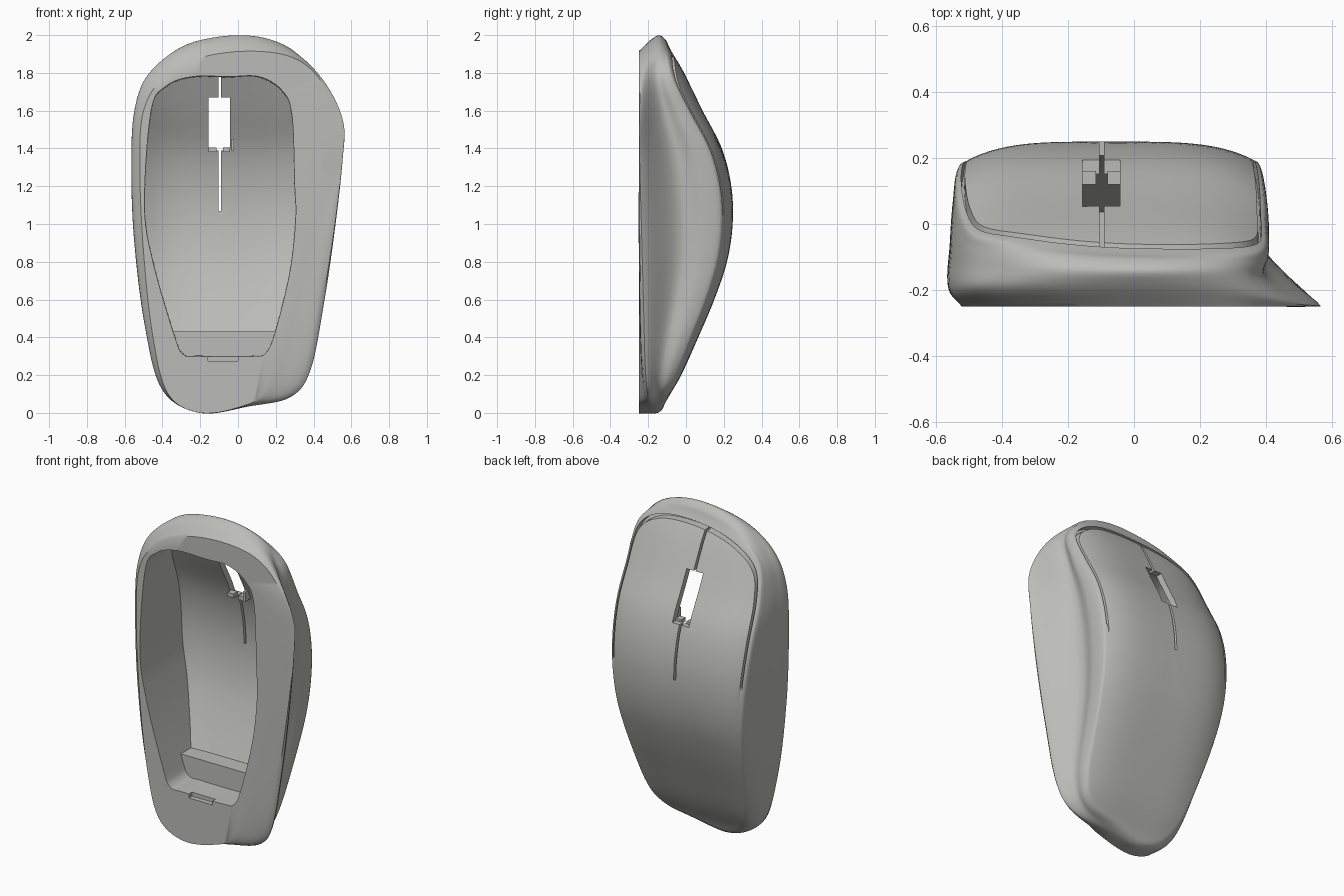
import bpy, bmesh
from mathutils import Vector

if "Cube" in bpy.data.objects:
    bpy.data.objects.remove(bpy.data.objects["Cube"])

grey = bpy.data.materials.new("warm light grey")
grey.use_nodes = True
grey.diffuse_color = (0.5, 0.5, 0.48, 1)
grey.node_tree.nodes["Principled BSDF"].inputs["Base Color"].default_value = (0.5, 0.5, 0.48, 1)

STEPS = 7            # samples between neighbouring outline stations
CENTRE = Vector((-0.07, 0, 1.0))

# Outlines (x, z), all starting at the bottom tip and running the same way round
base = [(-.2, 0), (-.37, .1), (-.45, .4), (-.5, .85), (-.52, 1.3), (-.5, 1.6),
        (-.39, 1.78), (-.2, 1.88), (.05, 1.915), (.28, 1.885), (.43, 1.77), (.54, 1.55),
        (.535, 1.33), (.44, 1.1), (.33, .78), (.25, .44), (.14, .12), (.02, .035)]
flare = [(-.2, 0), (-.4, .12), (-.49, .45), (-.545, .9), (-.56, 1.3), (-.545, 1.6),
         (-.465, 1.8), (-.27, 1.935), (.03, 1.98), (.27, 1.925), (.445, 1.77), (.555, 1.55),
         (.553, 1.33), (.51, .95), (.455, .58), (.385, .23), (.28, .085), (.06, .035)]
flare_depth = [-.17, -.18, -.2, -.2, -.2, -.2, -.19, -.185, -.18, -.19, -.235, -.247,
               -.245, -.235, -.225, -.215, -.2, -.18]
rim = [(-.2, .03), (-.35, .14), (-.435, .45), (-.505, .9), (-.535, 1.3), (-.52, 1.6),
       (-.457, 1.79), (-.27, 1.895), (.02, 1.935), (.25, 1.91), (.385, 1.8), (.395, 1.58),
       (.385, 1.3), (.365, .93), (.34, .58), (.305, .25), (.225, .11), (.04, .06)]
opening = [(-.2, .3), (-.29, .31), (-.34, .42), (-.45, .8), (-.495, 1.1), (-.46, 1.6),
           (-.38, 1.73), (-.24, 1.78), (-.05, 1.78), (.11, 1.78), (.23, 1.71), (.285, 1.58),
           (.3, 1.2), (.305, 1.03), (.275, .75), (.2, .44), (.15, .32), (.08, .3)]
# Ridge height along the length, one value every 0.2
ridge = [-.13, -.025, .065, .15, .217, .247, .24, .19, .088, -.01, -.115]


def spline(a, b, c, d, t):
    return b + (c - a) * (t / 2) + (a * 2 - b * 5 + c * 4 - d) * (t * t / 2) \
        + (b * 3 - a - c * 3 + d) * (t ** 3 / 2)


def rail(a, b, c, d, t):
    """Centripetal spline, which does not overshoot where points are close."""
    pts = (a, b, c, d)
    k = [0]
    for p, q in zip(pts, pts[1:]):
        k.append(k[-1] + max((q - p).length, 1e-4) ** 0.5)
    u = k[1] + (k[2] - k[1]) * t

    def mix(p, q, i, j):
        return p.lerp(q, (u - k[i]) / (k[j] - k[i]))
    ab, bc, cd = mix(a, b, 0, 1), mix(b, c, 1, 2), mix(c, d, 2, 3)
    return mix(mix(ab, bc, 0, 2), mix(bc, cd, 1, 3), 1, 2)


def smooth_loop(points):
    n = len(points)
    return [spline(*(points[(i + k) % n] for k in (-1, 0, 1, 2)), s / STEPS)
            for i in range(n) for s in range(STEPS)]


def crown(x, z):
    """Height of the palm surface."""
    u = min(max(z / 0.2, 0), 9.9999)
    i = int(u)
    pts = [ridge[min(max(i + k, 0), 10)] for k in (-1, 0, 1, 2)]
    return spline(*pts, u - i) - 0.065 * abs((x + 0.07) / 0.45) ** 4


def ramp(v):
    v = min(max(v, 0), 1)
    return v * v * (3 - 2 * v)


def flat(points, y):
    return smooth_loop([Vector((x, y, z)) for x, z in points])


def shrink(ring, t, sink=0, groove=0):
    """Scale a ring towards the centre and lay it on the palm surface."""
    out = []
    for p in ring:
        q = CENTRE.lerp(p, t)
        q.y = crown(q.x, q.z) - sink - groove * ramp((q.z - 1.05) / 0.15)
        out.append(q)
    return out


def finish(name, bm):
    bmesh.ops.recalc_face_normals(bm, faces=bm.faces)
    mesh = bpy.data.meshes.new(name)
    bm.to_mesh(mesh)
    bm.free()
    ob = bpy.data.objects.new(name, mesh)
    bpy.context.collection.objects.link(ob)
    mesh.materials.append(grey)
    return ob


def box(name, x0, x1, y0, y1, z0, z1):
    bm = bmesh.new()
    bmesh.ops.create_cube(bm, size=1)
    for v in bm.verts:
        v.co = ((x0 + x1) / 2 + v.co.x * (x1 - x0), (y0 + y1) / 2 + v.co.y * (y1 - y0),
                (z0 + z1) / 2 + v.co.z * (z1 - z0))
    return finish(name, bm)


# Key rings of the side wall
base_ring = flat(base, -0.25)
flare_ring = smooth_loop([Vector((x, y, z)) for (x, z), y in zip(flare, flare_depth)])
rim_ring = shrink(flat(rim, 0), 1)


def between(inset, waist, nose, height, lift):
    """Ring between flare and rim: waist pulls in the thumb side, nose swells the top."""
    out = []
    for a, b in zip(flare_ring, rim_ring):
        s = ramp(a.x / 0.35) * (0.6 + 0.4 * ramp(a.z / 0.8))
        top = ramp((a.z - 1.8) / 0.15)
        q = a.lerp(b, inset + waist * s * (1 - top) - nose * top)
        q.y = a.y + (b.y - a.y) * (height + lift * s)
        out.append(q)
    return out


keys = [[b * 2 - f for b, f in zip(base_ring, flare_ring)], base_ring, flare_ring,
        between(.13, .93, .55, .42, .07), between(.5, .42, .4, .78, 0),
        rim_ring, shrink(rim_ring, 0.92)]

# Cavity: from the ceiling centre out to the opening in the base
hole = flat(opening, -0.25)
rings = [shrink(hole, t / 10 * 0.995, 0.042) for t in range(1, 11)]
rings += [[c.lerp(h, t) for c, h in zip(rings[-1], hole)] for t in (.08, .5, 1)]
# Side wall
rings.append(base_ring)
for k in range(4):
    for s in range(1, 7):
        rings.append([rail(*ps, s / 6) for ps in zip(*keys[k:k + 4])])
# Palm surface with the fading panel groove just inside the rim
rings += [shrink(rim_ring, t, 0, g) for t, g in
          ((.985, 0), (.972, 0), (.969, .04), (.952, .04), (.949, 0), (.92, 0))]
rings += [shrink(rim_ring, t / 16) for t in range(14, 0, -1)]

bm = bmesh.new()
loops = [[bm.verts.new(p) for p in ring] for ring in rings]
n = len(base_ring)
for a, b in zip(loops, loops[1:]):
    for i in range(n):
        j = (i + 1) % n
        bm.faces.new((a[i], a[j], b[j], b[i]))
for loop, sink in ((loops[0], 0.042), (loops[-1], 0)):
    tip = bm.verts.new((CENTRE.x, crown(CENTRE.x, CENTRE.z) - sink, CENTRE.z))
    for i in range(n):
        bm.faces.new((loop[i], loop[(i + 1) % n], tip))
shell = finish("shell", bm)

# Wheel slot, button split and latch notch
cuts = [(-.155, -.042, -.1, .4, 1.39, 1.67), (-.104, -.09, -.095, .4, 1.6, 1.895),
        (-.104, -.09, .02, .4, 1.07, 1.45), (-.16, 0, -.3, -.22, .275, .33)]
for c in cuts:
    cutter = box("cutter", *c)
    cutter.hide_render = True
    mod = shell.modifiers.new("cut", "BOOLEAN")
    mod.operation, mod.solver, mod.object = "DIFFERENCE", "EXACT", cutter
    bpy.context.view_layer.objects.active = shell
    bpy.ops.object.modifier_apply(modifier=mod.name)
    bpy.data.objects.remove(cutter)

bpy.ops.object.select_all(action="DESELECT")
shell.select_set(True)
bpy.context.view_layer.objects.active = shell
bpy.ops.object.shade_smooth_by_angle(angle=0.7)

# Shelf at the lower end of the cavity
bm = bmesh.new()
ends = [[bm.verts.new((x, y, z)) for y, z in ((-.07, .29), (-.07, .43), (.05, .43), (-.01, .29))]
        for x in (-.345, .2)]
for i in range(4):
    j = (i + 1) % 4
    bm.faces.new((ends[0][i], ends[0][j], ends[1][j], ends[1][i]))
for e in ends:
    bm.faces.new(e)
finish("inner_shelf", bm)

# Small wheel supports below and beside the slot
box("wheel_clip_left", -.155, -.115, .12, .16, 1.38, 1.405)
box("wheel_clip_right", -.08, -.042, .12, .16, 1.38, 1.405)
box("switch_post", -.035, -.02, .1, .155, 1.39, 1.45)
